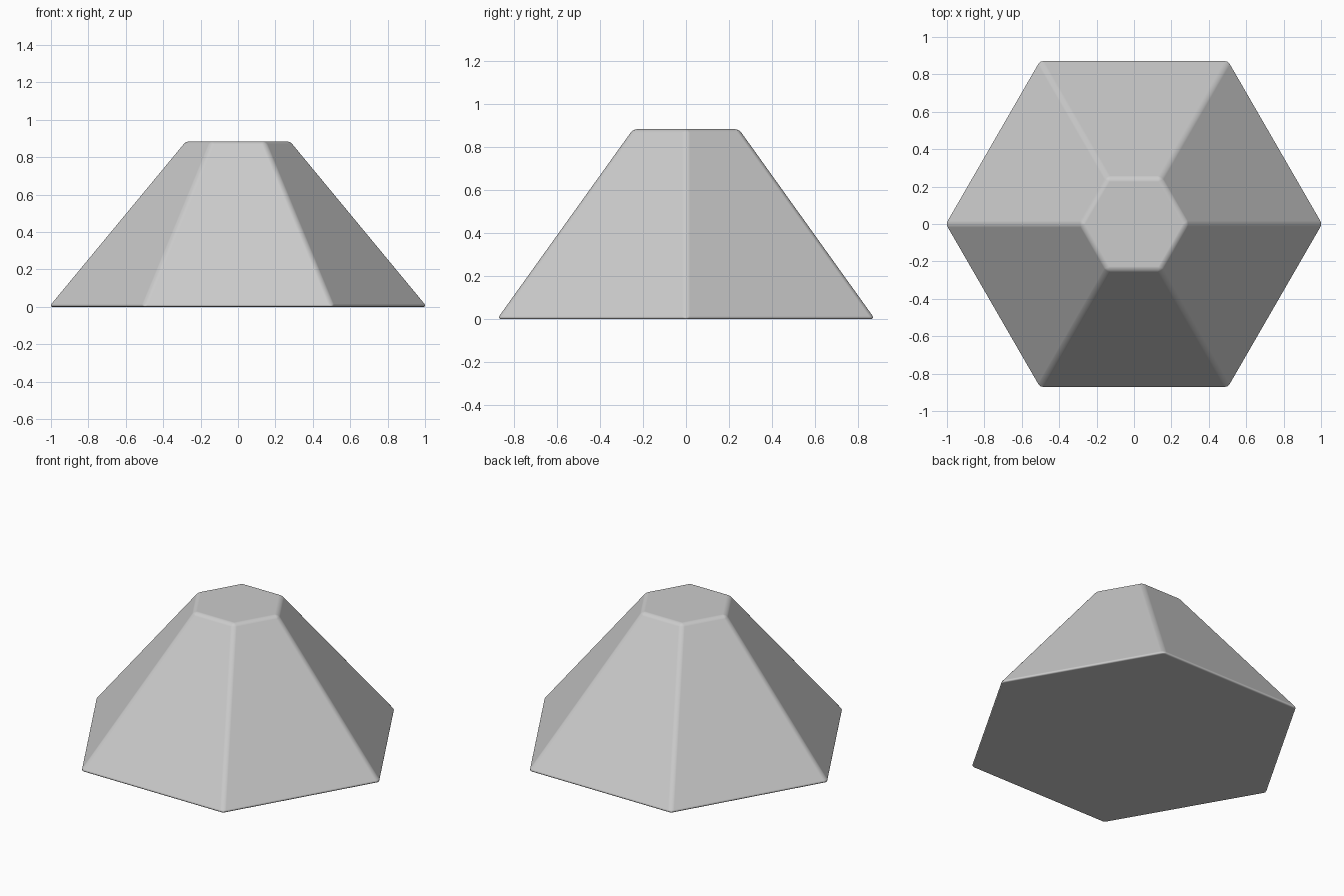
import bpy

cube = bpy.data.objects.get("Cube")
if cube:
    bpy.data.objects.remove(cube, do_unlink=True)

BASE_RADIUS, TOP_RADIUS, HEIGHT, BEVEL = 1.016, 0.284, 0.885, 0.02

# Plain grey material
grey = bpy.data.materials.new("light_grey")
grey.use_nodes = True
colour = (0.6, 0.6, 0.6, 1)
grey.diffuse_color = colour
grey.node_tree.nodes["Principled BSDF"].inputs["Base Color"].default_value = colour

# Six-sided tapered block, with corners on the x axis
bpy.ops.mesh.primitive_cone_add(
    vertices=6, radius1=BASE_RADIUS, radius2=TOP_RADIUS, depth=HEIGHT,
    location=(0, 0, HEIGHT / 2), rotation=(0, 0, 0.5235988))
block = bpy.context.object
block.name = "tapered_hexagonal_block"
bpy.ops.object.transform_apply(location=True, rotation=True, scale=True)
block.data.materials.append(grey)

# Softly rounded edges, with the broad faces kept flat
bpy.ops.object.shade_smooth()
bevel = block.modifiers.new("rounded_edges", 'BEVEL')
bevel.width = BEVEL
bevel.segments = 4
bevel.limit_method = 'ANGLE'
bevel.harden_normals = True
